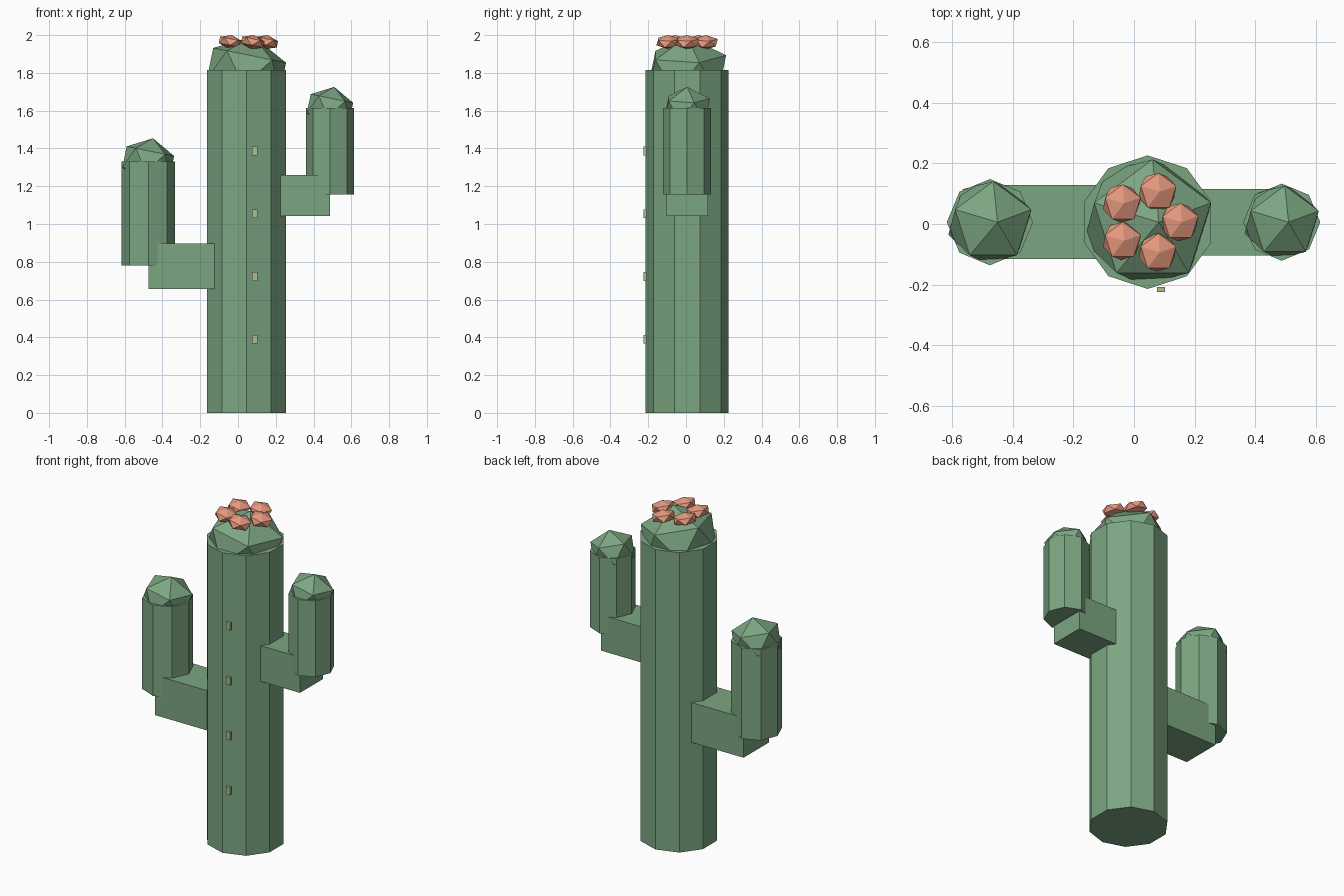
import bpy, bmesh
from math import radians
from mathutils import Matrix

if "Cube" in bpy.data.objects:
    bpy.data.objects.remove(bpy.data.objects["Cube"])


def material(name, rgb):
    m = bpy.data.materials.new(name)
    m.diffuse_color = (*rgb, 1)
    m.use_nodes = True
    m.node_tree.nodes["Principled BSDF"].inputs["Base Color"].default_value = m.diffuse_color
    return m


GREEN = material("cactus_green", (0.20, 0.38, 0.22))
CORAL = material("flower_coral", (0.80, 0.32, 0.21))
SPINE = material("spine_green", (0.42, 0.52, 0.27))


def finish(name, bm, mat):
    me = bpy.data.meshes.new(name)
    bm.to_mesh(me)
    bm.free()
    me.materials.append(mat)
    ob = bpy.data.objects.new(name, me)
    bpy.context.collection.objects.link(ob)
    return ob


def column(name, x, y, r, z0, z1, sides):
    bm = bmesh.new()
    bmesh.ops.create_cone(bm, cap_ends=True, segments=sides, radius1=r, radius2=r, depth=z1 - z0,
                          matrix=Matrix.Translation((x, y, (z0 + z1) / 2)))
    # put a corner on the +y axis
    top = max(v.co.y for v in bm.verts)
    if abs(top - (y + r)) > 1e-4:
        bmesh.ops.rotate(bm, verts=bm.verts, cent=(x, y, 0),
                         matrix=Matrix.Rotation(radians(180 / sides), 3, 'Z'))
    finish(name, bm, GREEN)


def box(name, x0, x1, y0, y1, z0, z1, mat):
    bm = bmesh.new()
    size = Matrix.Diagonal((x1 - x0, y1 - y0, z1 - z0, 1))
    centre = Matrix.Translation(((x0 + x1) / 2, (y0 + y1) / 2, (z0 + z1) / 2))
    bmesh.ops.create_cube(bm, size=1, matrix=centre @ size)
    finish(name, bm, mat)


def blob(name, centre, r, rz, mat):
    """Flattened, slightly tilted low-poly ball."""
    bm = bmesh.new()
    bmesh.ops.create_icosphere(bm, subdivisions=1, radius=1)
    bm.transform(Matrix.Translation(centre) @ Matrix.Rotation(0.2, 4, 'Y')
                 @ Matrix.Diagonal((r, r, rz, 1)) @ Matrix.Rotation(radians(18), 4, 'Z'))
    finish(name, bm, mat)


CX, CY = 0.045, 0.006

# trunk and its domed top
column("trunk", CX, CY, 0.22, 0, 1.815, 10)
blob("trunk_cap", (CX, CY, 1.812), 0.231, 0.185, GREEN)

# arms: horizontal elbow, upright column, domed top
for side, x, r, z0, z1, e0, e1 in (("left", -0.475, 0.142, 0.78, 1.33, 0.657, 0.898),
                                   ("right", 0.487, 0.127, 1.155, 1.615, 1.043, 1.259)):
    h = r * 0.86
    box(side + "_elbow", min(x, CX), max(x, CX), CY - h, CY + h, e0, e1, GREEN)
    column(side + "_arm", x, CY, r, z0, z1, 8)
    blob(side + "_arm_cap", (x, CY, z1), r * 1.06, r * 0.89, GREEN)

# ring of five flowers on the crown
for i in range(5):
    p = Matrix.Rotation(radians(72 * i), 3, 'Z').col[0] * 0.105
    blob(f"flower_{i + 1}", (CX + p.x, CY + p.y, 1.963), 0.07, 0.038, CORAL)

# spines up the front
for i in range(4):
    z = 0.39 + i * 0.332
    box(f"spine_{i + 1}", 0.075, 0.103, -0.224, -0.208, z - 0.023, z + 0.023, SPINE)
